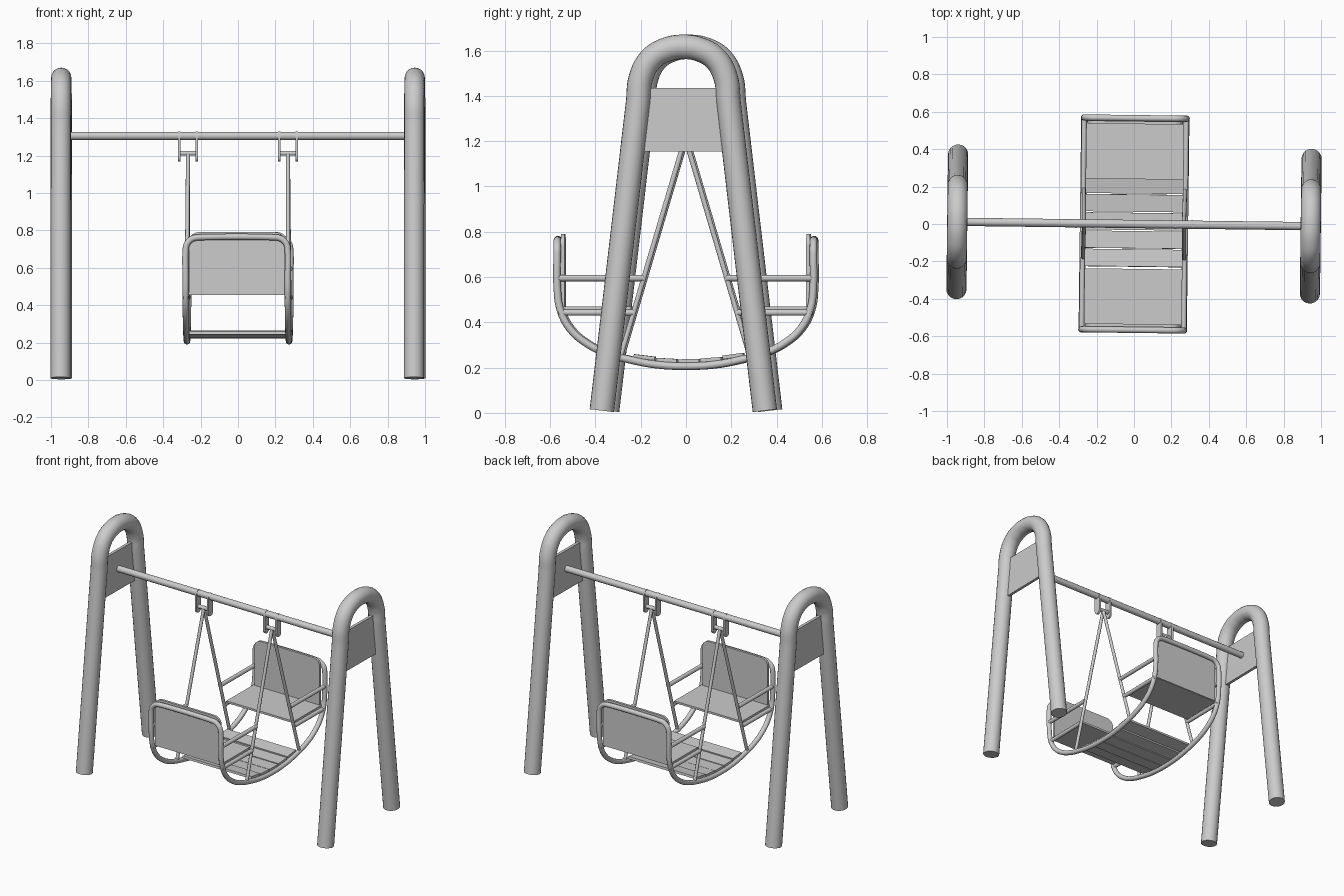
import bpy, bmesh, math
from mathutils import Matrix, Vector

cube = bpy.data.objects.get("Cube")
if cube:
    bpy.data.objects.remove(cube, do_unlink=True)

grey = bpy.data.materials.new("plain_grey")
grey.use_nodes = True
COLOUR = (0.6, 0.6, 0.6, 1)
grey.diffuse_color = COLOUR
grey.node_tree.nodes["Principled BSDF"].inputs["Base Color"].default_value = COLOUR

# The whole swing stands very slightly turned
TURN = Matrix.Rotation(-0.0125, 4, 'Z')


def finish(name, mesh, smooth):
    mesh.transform(TURN)
    mesh.materials.clear()
    mesh.materials.append(grey)
    obj = bpy.data.objects.new(name, mesh)
    bpy.context.collection.objects.link(obj)
    if smooth:
        bpy.ops.object.select_all(action='DESELECT')
        obj.select_set(True)
        bpy.context.view_layer.objects.active = obj
        bpy.ops.object.shade_smooth_by_angle(angle=math.radians(40))
    return obj


def tube(name, points, radius, closed=False, curved=False, sides=4):
    """Round tube swept along a path."""
    curve = bpy.data.curves.new(name, 'CURVE')
    curve.dimensions = '3D'
    curve.bevel_depth = radius
    curve.bevel_resolution = sides
    curve.use_fill_caps = not closed
    curve.resolution_u = 6
    spline = curve.splines.new('BEZIER')
    spline.bezier_points.add(len(points) - 1)
    for bp, co in zip(spline.bezier_points, points):
        bp.co = co
        bp.handle_left_type = bp.handle_right_type = 'AUTO' if curved else 'VECTOR'
    spline.use_cyclic_u = closed
    temp = bpy.data.objects.new("temp", curve)
    bpy.context.collection.objects.link(temp)
    bpy.context.view_layer.update()
    deps = bpy.context.evaluated_depsgraph_get()
    mesh = bpy.data.meshes.new_from_object(temp.evaluated_get(deps))
    bpy.data.objects.remove(temp, do_unlink=True)
    bm = bmesh.new()
    bm.from_mesh(mesh)
    bmesh.ops.remove_doubles(bm, verts=bm.verts, dist=0.0001)
    bmesh.ops.recalc_face_normals(bm, faces=bm.faces)
    bm.to_mesh(mesh)
    bm.free()
    return finish(name, mesh, True)


def plate(name, outline, thickness):
    """Flat outline thickened evenly to both sides."""
    bm = bmesh.new()
    face = bm.faces.new([bm.verts.new(p) for p in outline])
    face.normal_update()
    step = face.normal * thickness
    bmesh.ops.translate(bm, verts=bm.verts, vec=-step / 2)
    top = bmesh.ops.extrude_face_region(bm, geom=[face], use_keep_orig=True)
    bmesh.ops.translate(bm, vec=step, verts=[
        g for g in top["geom"] if isinstance(g, bmesh.types.BMVert)])
    bmesh.ops.recalc_face_normals(bm, faces=bm.faces)
    mesh = bpy.data.meshes.new(name)
    bm.to_mesh(mesh)
    bm.free()
    return finish(name, mesh, False)


def arc(cx, cz, r, start, end, n=6):
    angles = [math.radians(start + (end - start) * i / n) for i in range(n + 1)]
    return [(cx + r * math.cos(a), cz + r * math.sin(a)) for a in angles]


SIDES = (("left", 1), ("right", -1))
ENDS = (("back", 1), ("front", -1))
POST_X, SWING_X = 0.945, 0.273

# Arched end posts with their infill panels
half = [(-0.36, 0.01), (-0.275, 0.73), (-0.2, 1.37), (-0.187, 1.48),
        (-0.143, 1.562), (-0.077, 1.603)]
arch = half + [(0, 1.616)] + [(-y, z) for y, z in reversed(half)]
for side, s in SIDES:
    tube(side + "_post", [(s * POST_X, y, z) for y, z in arch], 0.054,
         curved=True, sides=8)
    panel = [(-0.22, 1.155), (0.22, 1.155), (0.19, 1.435), (-0.19, 1.435)]
    plate(side + "_post_panel", [(s * POST_X, y, z) for y, z in panel], 0.02)

# Top beam
tube("top_beam", [(-POST_X, 0, 1.305), (POST_X, 0, 1.305)], 0.022)

# Hangers, hanging rods and side rails
TOP = Vector((0, 1.215))
FOOT = Vector((0.285, 0.25))


def rod_y(z):
    return FOOT.x * (TOP.y - z) / (TOP.y - FOOT.y)


for side, s in SIDES:
    x = s * 0.267
    for label, off in (("inner", -0.047), ("outer", 0.047)):
        strap = arc(0, 1.192, 0.024, 180, 360) + arc(0, 1.305, 0.024, 0, 180)
        plate(f"{side}_{label}_hanger", [(x + off * s, y, z) for y, z in strap], 0.014)
    tube(side + "_hanger_pin", [(x - 0.05, 0, 1.212), (x + 0.05, 0, 1.212)], 0.013)
    for end, e in ENDS:
        tube(f"{side}_{end}_rod", [(x, 0, TOP.y), (s * SWING_X, e * FOOT.x, FOOT.y)], 0.011)
        for label, z in (("arm", 0.595), ("seat", 0.443)):
            tube(f"{side}_{end}_{label}_rail",
                 [(s * SWING_X, e * 0.56, z), (s * SWING_X, e * rod_y(z), z)], 0.014)

# One continuous loop forms both runners and both back frames
runner = [(0.13, 0.213), (0.247, 0.235), (0.34, 0.261), (0.43, 0.303),
          (0.512, 0.375), (0.553, 0.46), (0.565, 0.55), (0.566, 0.69)]


def rise(x):
    return [(x, y, z) for y, z in runner]


corner = [(x, 0.566, z) for x, z in arc(0.208, 0.697, 0.065, 0, 90, 4)[1:]]
quarter = rise(SWING_X) + corner
mirror_x = [(-x, y, z) for x, y, z in reversed(quarter)]
back_half = [(SWING_X, 0, 0.206)] + quarter + mirror_x + [(-SWING_X, 0, 0.206)]
front_half = [(-x, -y, z) for x, y, z in back_half[1:-1]]
tube("swing_frame", back_half + front_half, 0.0165, closed=True, curved=True)

# Seats and backrests
for end, e in ENDS:
    plate(end + "_seat", [(-0.265, e * 0.545, 0.462), (0.265, e * 0.545, 0.462),
                          (0.265, e * 0.24, 0.462), (-0.265, e * 0.24, 0.462)], 0.014)
    rest = [(-0.255, 0.457), (0.255, 0.457)] + arc(0.205, 0.74, 0.05, 0, 90) \
        + arc(-0.205, 0.74, 0.05, 90, 180)
    plate(end + "_backrest", [(x, e * 0.542, z) for x, z in rest], 0.016)

# Footboard slats following the runners
for i in range(5):
    y = -0.182 + i * 0.098
    slope = 0.22 * y
    z = 0.229 + 0.5 * y * y
    w = 0.046
    plate(f"footboard_slat_{i + 1}", [
        (-0.27, y - w, z - w * slope * 3), (0.27, y - w, z - w * slope * 3),
        (0.27, y + w, z + w * slope * 3), (-0.27, y + w, z + w * slope * 3)], 0.016)
